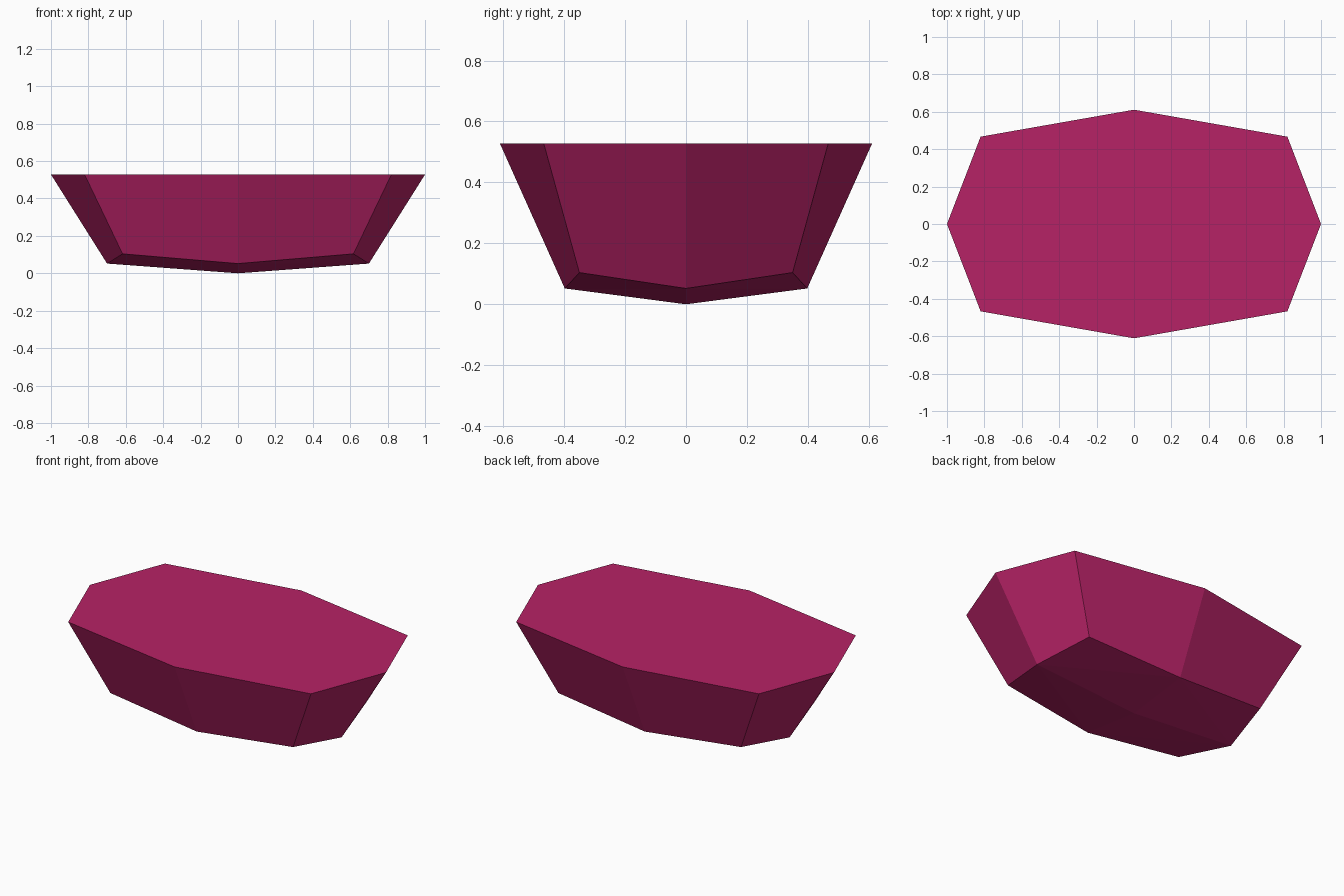
import bpy
import bmesh

if "Cube" in bpy.data.objects:
    bpy.data.objects.remove(bpy.data.objects["Cube"], do_unlink=True)

# Single flat colour
magenta = bpy.data.materials.new("deep_magenta")
magenta.use_nodes = True
colour = (0.47, 0.016, 0.133, 1)
magenta.diffuse_color = colour
magenta.node_tree.nodes["Principled BSDF"].inputs["Base Color"].default_value = colour


def ring(bm, side, corner, end, side_z, corner_z):
    """Eight-sided ring, mirrored in x and y, starting at +x."""
    cx, cy = corner
    points = [(side, 0, side_z), (cx, cy, corner_z), (0, end, side_z), (-cx, cy, corner_z),
              (-side, 0, side_z), (-cx, -cy, corner_z), (0, -end, side_z), (cx, -cy, corner_z)]
    return [bm.verts.new(p) for p in points]


bm = bmesh.new()
rim = ring(bm, 1.0, (0.82, 0.467), 0.611, 0.528, 0.528)
base = ring(bm, 0.7, (0.617, 0.35), 0.398, 0.052, 0.104)
keel = bm.verts.new((0, 0, 0))

# Flat top and sloping walls
bm.faces.new(rim)
for i in range(8):
    j = (i + 1) % 8
    bm.faces.new((rim[i], base[i], base[j], rim[j]))

# Shallow pointed underside, creased between neighbouring midpoints
for i in range(0, 8, 2):
    j = (i + 2) % 8
    bm.faces.new((keel, base[j], base[i]))
    bm.faces.new((base[i], base[j], base[i + 1]))

bmesh.ops.recalc_face_normals(bm, faces=bm.faces)
mesh = bpy.data.meshes.new("faceted_block")
bm.to_mesh(mesh)
bm.free()
mesh.materials.append(magenta)
block = bpy.data.objects.new("faceted_block", mesh)
bpy.context.collection.objects.link(block)
